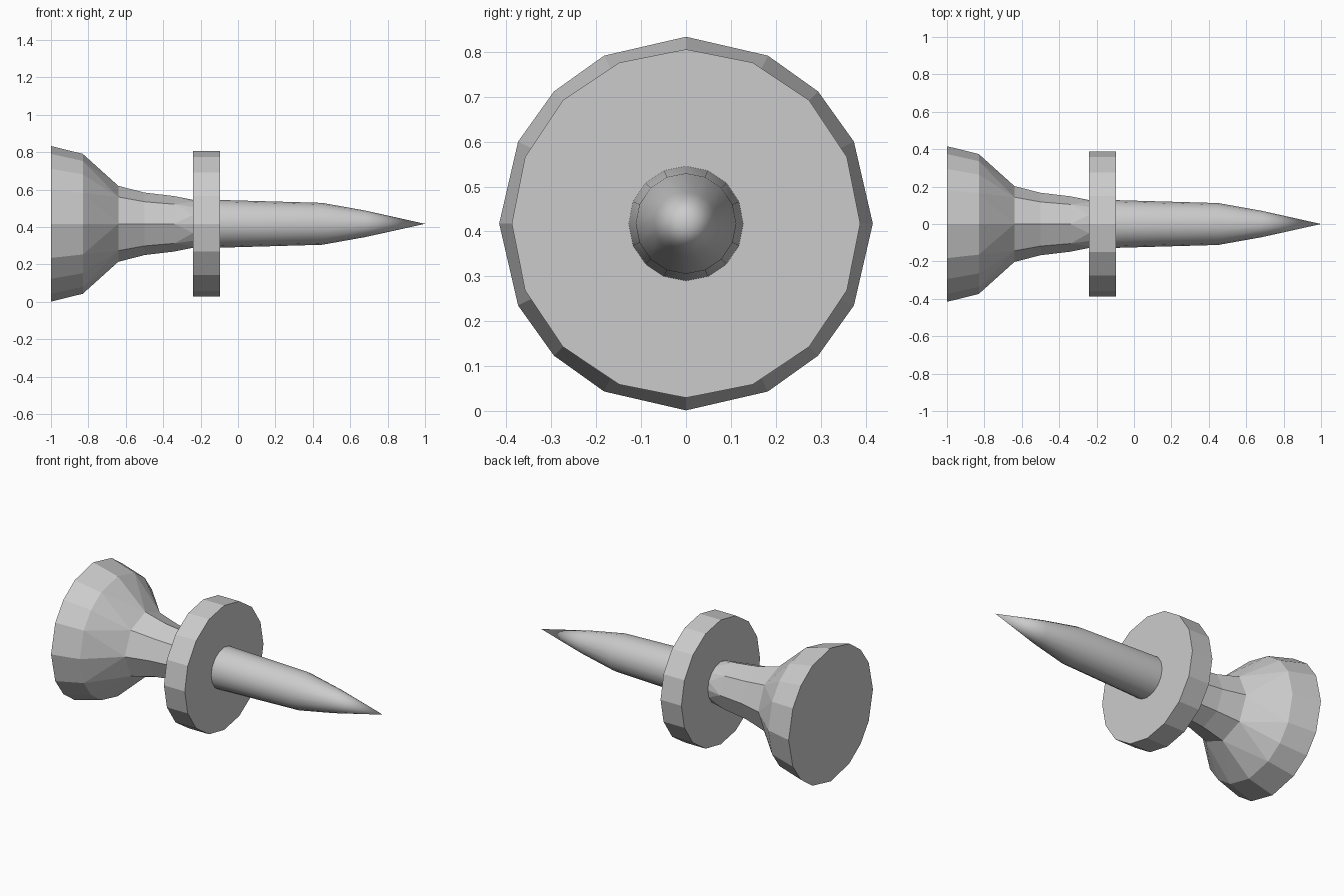
import bpy, bmesh
from math import sin, cos, radians

if "Cube" in bpy.data.objects:
    bpy.data.objects.remove(bpy.data.objects["Cube"])

CENTRE_Z = 0.4175
EVEN = [i * 22.5 for i in range(16)]
RIM = [q * 90 + a for q in range(4) for a in (0, 26, 45, 64)]
OCT = [i * 45 for i in range(8)]


def bridge(bm, a, b):
    """Skin two rings; also handles 16-to-8 and 8-to-16 sides."""
    n = len(a)
    if n == len(b):
        for i in range(n):
            bm.faces.new((a[i], a[(i + 1) % n], b[(i + 1) % n], b[i]))
        return
    if len(b) > n:
        a, b = b, a
    for i in range(8):
        v0, v1, v2 = a[2 * i], a[2 * i + 1], a[(2 * i + 2) % 16]
        w0, w1 = b[i], b[(i + 1) % 8]
        for tri in ((v0, v1, w0), (v1, v2, w1), (v1, w1, w0)):
            bm.faces.new(tri)


def loft(name, sections, smooth=False):
    """Closed solid along x from (x, radius, angles) rings; zero radius is a tip."""
    bm = bmesh.new()
    rings = []
    for x, r, angles in sections:
        angles = angles if r else [0]
        rings.append([bm.verts.new((x, r * sin(radians(t)), r * cos(radians(t))))
                      for t in angles])
    for a, b in zip(rings, rings[1:]):
        if len(b) == 1:
            for i in range(len(a)):
                bm.faces.new((a[i], a[(i + 1) % len(a)], b[0]))
        else:
            bridge(bm, a, b)
    for ring in (rings[0], rings[-1]):
        if len(ring) > 2:
            bm.faces.new(ring)
    bmesh.ops.recalc_face_normals(bm, faces=bm.faces)
    for f in bm.faces:
        f.smooth = smooth and len(f.verts) < 5
    mesh = bpy.data.meshes.new(name)
    bm.to_mesh(mesh)
    bm.free()
    obj = bpy.data.objects.new(name, mesh)
    obj.location.z = CENTRE_Z
    bpy.context.collection.objects.link(obj)
    return obj


# Handle: wide head, eight-sided neck, round collar disc
loft("handle", [
    (-1.0, 0.416, RIM), (-0.83, 0.374, RIM),
    (-0.64, 0.203, OCT), (-0.5, 0.167, OCT), (-0.34, 0.148, OCT),
    (-0.24, 0.128, EVEN),
    (-0.24, 0.388, EVEN), (-0.096, 0.388, EVEN),
])

# Pin: smooth tapering spike
loft("pin", [
    (-0.11, 0.128, EVEN), (0.45, 0.112, EVEN), (0.68, 0.071, EVEN), (1.0, 0, None),
], smooth=True)
